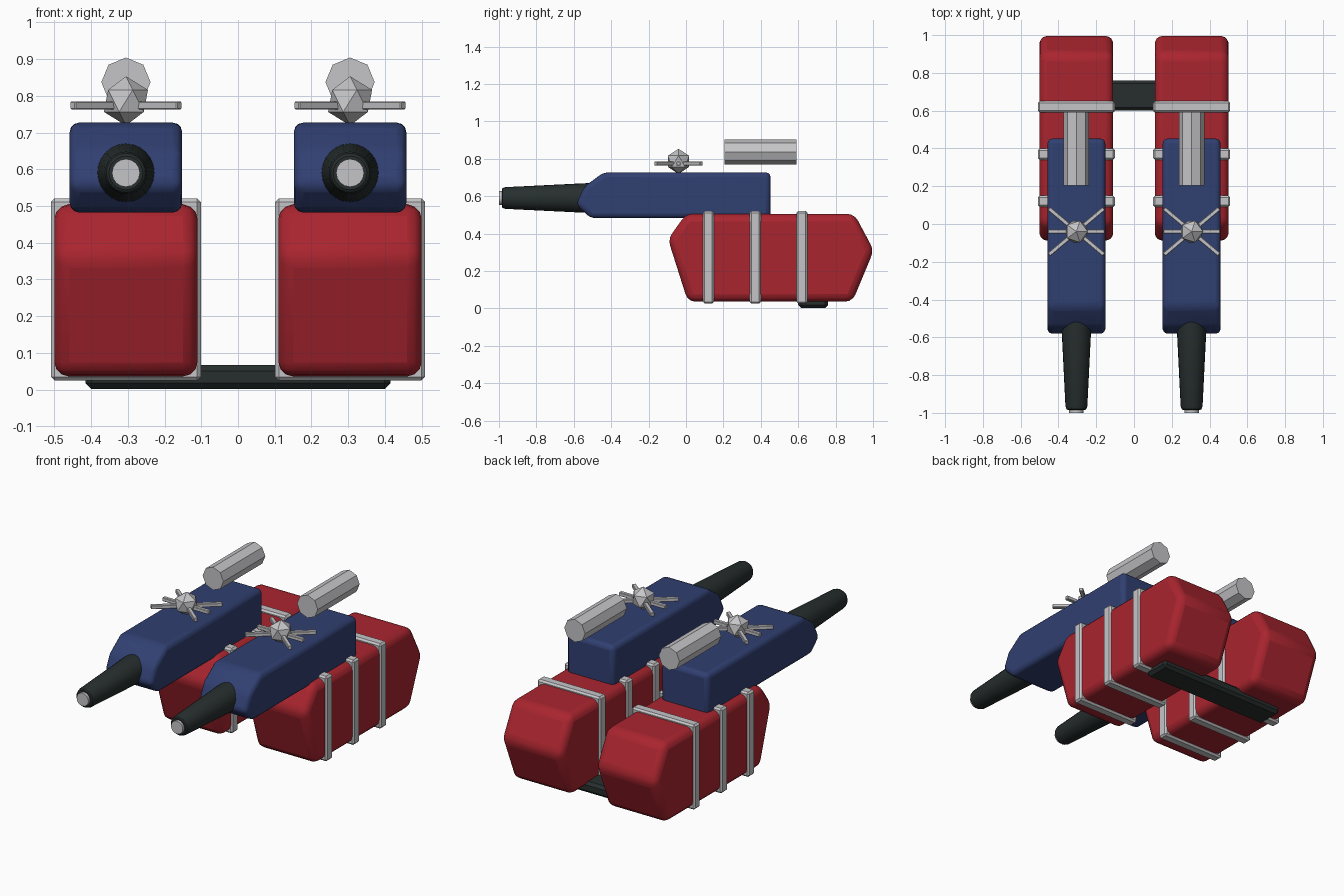
import bpy, bmesh, math
from mathutils import Matrix

if "Cube" in bpy.data.objects:
    bpy.data.objects.remove(bpy.data.objects["Cube"])


def material(name, rgb):
    m = bpy.data.materials.new(name)
    m.diffuse_color = (*rgb, 1)
    m.use_nodes = True
    m.node_tree.nodes["Principled BSDF"].inputs["Base Color"].default_value = m.diffuse_color
    return m


RED = material("tank red", (0.40, 0.018, 0.028))
BLUE = material("body blue", (0.030, 0.050, 0.165))
DARK = material("dark rubber", (0.020, 0.028, 0.027))
SILVER = material("light metal", (0.56, 0.56, 0.58))


def finish(name, bm, mat, bevel=0, segments=1, smooth=False):
    bmesh.ops.recalc_face_normals(bm, faces=bm.faces)
    mesh = bpy.data.meshes.new(name)
    bm.to_mesh(mesh)
    bm.free()
    ob = bpy.data.objects.new(name, mesh)
    bpy.context.collection.objects.link(ob)
    mesh.materials.append(mat)
    if bevel:
        mod = ob.modifiers.new("bevel", "BEVEL")
        mod.width, mod.segments = bevel, segments
        mod.limit_method, mod.angle_limit = "ANGLE", math.radians(20)
    if smooth:
        bpy.ops.object.select_all(action="DESELECT")
        ob.select_set(True)
        bpy.context.view_layer.objects.active = ob
        bpy.ops.object.shade_smooth_by_angle(angle=math.radians(35))
    return ob


def box(name, lo, hi, mat, bevel=0, segments=1):
    bm = bmesh.new()
    mid = [(a + b) / 2 for a, b in zip(lo, hi)]
    size = [b - a for a, b in zip(lo, hi)]
    bmesh.ops.create_cube(bm, size=1, matrix=Matrix.Translation(mid) @ Matrix.Diagonal((*size, 1)))
    return finish(name, bm, mat, bevel, segments)


def extrude_side(name, profile, x0, x1, mat, bevel, segments):
    """Side profile in (y, z), extruded across x."""
    bm = bmesh.new()
    face = bm.faces.new([bm.verts.new((x0, y, z)) for y, z in profile])
    out = bmesh.ops.extrude_face_region(bm, geom=[face])["geom"]
    moved = [v for v in out if isinstance(v, bmesh.types.BMVert)]
    bmesh.ops.translate(bm, verts=moved, vec=(x1 - x0, 0, 0))
    return finish(name, bm, mat, bevel, segments, True)


def rod(name, x, z, rings, sides, mat, smooth=True):
    """Round part along y from (y, radius) rings, capped at both ends."""
    bm = bmesh.new()
    loops = []
    for y, r in rings:
        angles = [math.tau * i / sides for i in range(sides)]
        loops.append([bm.verts.new((x + r * math.cos(a), y, z + r * math.sin(a))) for a in angles])
    for a, b in zip(loops, loops[1:]):
        for i in range(sides):
            j = (i + 1) % sides
            bm.faces.new((a[i], a[j], b[j], b[i]))
    bm.faces.new(loops[0])
    bm.faces.new(loops[-1])
    return finish(name, bm, mat, smooth=smooth)


TANK = [(0.01, 0.036), (0.89, 0.036), (1.004, 0.31), (0.90, 0.505), (0.0, 0.505), (-0.096, 0.37)]
BODY = [(0.452, 0.482), (0.452, 0.727), (-0.44, 0.727), (-0.545, 0.65), (-0.588, 0.555), (-0.51, 0.482)]

for side, s in (("left", -1), ("right", 1)):
    cx = s * 0.305
    # Tank and its three straps
    extrude_side(f"tank_{side}", TANK, cx - 0.195, cx + 0.195, RED, 0.04, 3)
    for n, y in enumerate((0.12, 0.37, 0.62)):
        box(f"strap_{side}_{n + 1}", (cx - 0.204, y - 0.03, 0.025),
            (cx + 0.204, y + 0.03, 0.521), SILVER, 0.010)
    # Blue body on top
    extrude_side(f"body_{side}", BODY, cx - 0.153, cx + 0.153, BLUE, 0.026, 3)
    # Tapered nozzle with metal tip
    rod(f"nozzle_{side}", cx, 0.59,
        [(-0.44, 0.083), (-0.58, 0.077), (-0.965, 0.058), (-0.98, 0.053), (-0.985, 0.046)], 24, DARK)
    rod(f"nozzle_tip_{side}", cx, 0.59, [(-0.95, 0.038), (-1.0, 0.038)], 16, SILVER)
    # Eight-sided canister floating above the rear
    rod(f"canister_{side}", cx, 0.837, [(0.205, 0.067), (0.592, 0.067)], 8, SILVER, False)
    # Valve: faceted knob with six spokes
    bm = bmesh.new()
    bmesh.ops.create_icosphere(bm, subdivisions=1, radius=0.067,
                               matrix=Matrix.Translation((cx, -0.04, 0.786)))
    finish(f"valve_knob_{side}", bm, SILVER)
    bm = bmesh.new()
    for deg, length in ((0, 0.15), (40, 0.19), (140, 0.19), (180, 0.15), (220, 0.19), (320, 0.19)):
        bmesh.ops.create_cube(bm, size=1, matrix=Matrix.Translation((cx, -0.04, 0.774))
                              @ Matrix.Rotation(math.radians(deg), 4, "Z")
                              @ Matrix.Translation((length / 2, 0, 0))
                              @ Matrix.Diagonal((length, 0.022, 0.022, 1)))
    finish(f"valve_spokes_{side}", bm, SILVER, 0.003)

# Crossbar joining the tanks underneath
box("crossbar", (-0.415, 0.60, 0.002), (0.415, 0.76, 0.067), DARK, 0.016)
